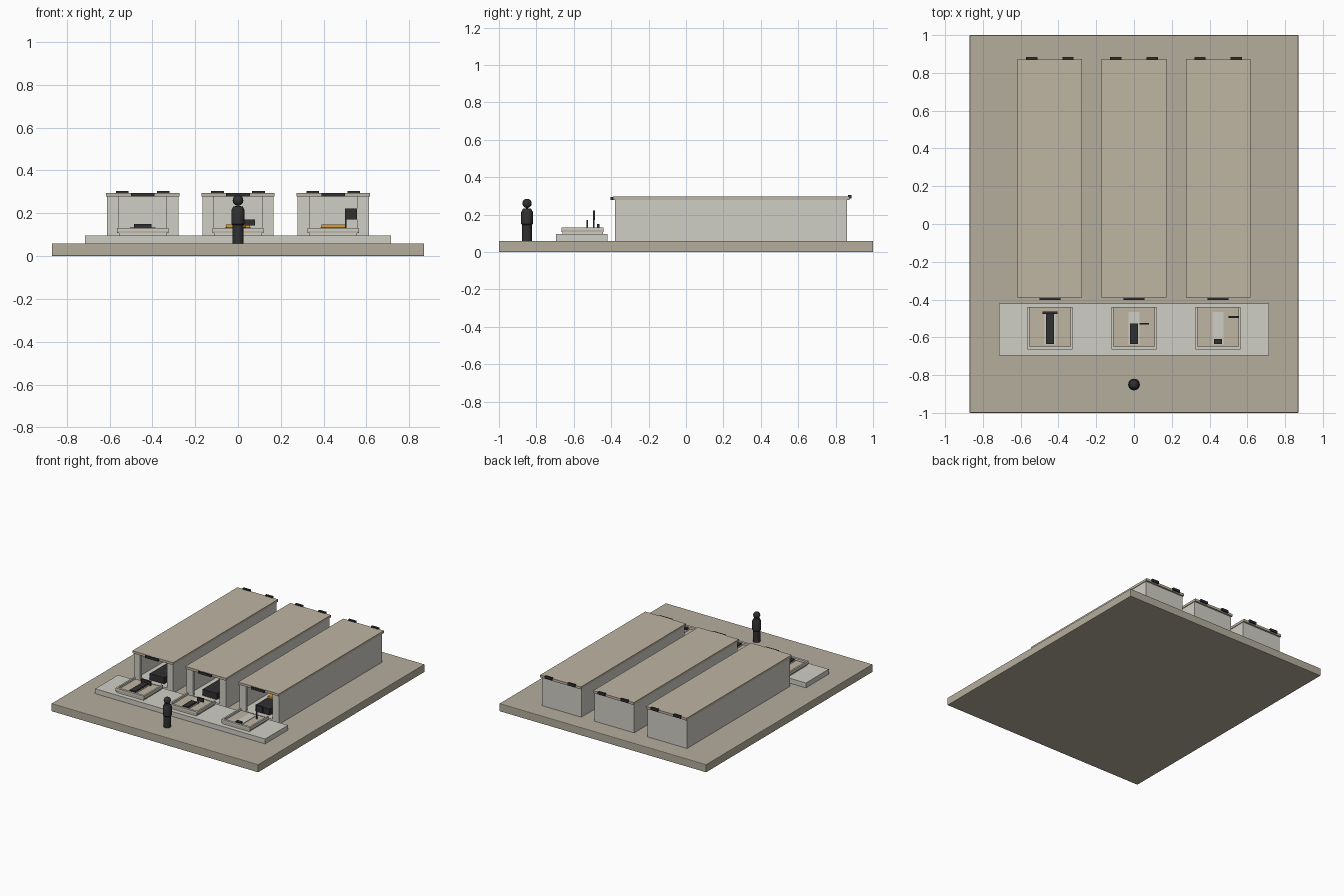
import bpy, bmesh, math

if "Cube" in bpy.data.objects:
    bpy.data.objects.remove(bpy.data.objects["Cube"])


def material(name, r, g, b):
    m = bpy.data.materials.new(name)
    m.diffuse_color = (r, g, b, 1)
    m.use_nodes = True
    m.node_tree.nodes["Principled BSDF"].inputs["Base Color"].default_value = m.diffuse_color
    return m


TAN = material("tan", 0.46, 0.42, 0.34)
SAND = material("sand", 0.52, 0.46, 0.36)
PALE = material("pale", 0.63, 0.62, 0.56)
DARK = material("dark", 0.03, 0.03, 0.03)
ORANGE = material("orange", 0.75, 0.33, 0.03)


def finish(name, bm, mat):
    me = bpy.data.meshes.new(name)
    bm.to_mesh(me)
    bm.free()
    ob = bpy.data.objects.new(name, me)
    bpy.context.collection.objects.link(ob)
    me.materials.append(mat)
    return ob


def box(name, x, y, z, mat, bevel=0.0):
    """Box given by (min, max) on each axis."""
    bm = bmesh.new()
    bmesh.ops.create_cube(bm, size=1)
    for v in bm.verts:
        v.co = [r[0] if c < 0 else r[1] for c, r in zip(v.co, (x, y, z))]
    ob = finish(name, bm, mat)
    if bevel:
        mod = ob.modifiers.new("bevel", 'BEVEL')
        mod.width = bevel
        mod.segments = 2
    return ob


def lathe(name, profile, loc, mat, n=24):
    bm = bmesh.new()
    vs = [bm.verts.new((r, 0, z)) for r, z in profile]
    es = [bm.edges.new(p) for p in zip(vs, vs[1:])]
    bmesh.ops.spin(bm, geom=vs + es, cent=(0, 0, 0), axis=(0, 0, 1),
                   angle=2 * math.pi, steps=n)
    bmesh.ops.remove_doubles(bm, verts=bm.verts, dist=1e-5)
    bmesh.ops.recalc_face_normals(bm, faces=bm.faces)
    ob = finish(name, bm, mat)
    ob.location = loc
    bpy.context.view_layer.objects.active = ob
    ob.select_set(True)
    bpy.ops.object.shade_smooth_by_angle()
    ob.select_set(False)
    return ob


# ground plate and the counter in front of the halls
box("ground_plate", (-0.87, 0.87), (-1, 1), (0, 0.06), TAN, 0.004)
box("counter", (-0.715, 0.715), (-0.695, -0.42), (0.06, 0.097), PALE)


def hall(cx):
    def part(name, x0, x1, y, z, mat):
        return box(name, (cx + x0, cx + x1), y, z, mat)

    # long roofed hall, open at the front
    part("hall_floor", -0.166, 0.166, (-0.38, 0.86), (0.06, 0.085), PALE)
    part("hall_back_wall", -0.151, 0.151, (0.845, 0.86), (0.085, 0.278), PALE)
    part("hall_roof", -0.171, 0.171, (-0.39, 0.873), (0.278, 0.296), SAND)
    for s in (-1, 1):
        lo, hi = sorted((s * 0.151, s * 0.166))
        part("hall_side_wall", lo, hi, (-0.38, 0.86), (0.085, 0.278), PALE)
        lo, hi = sorted((s * 0.112, s * 0.151))
        part("hall_front_jamb", lo, hi, (-0.38, -0.36), (0.085, 0.278), PALE)
        lo, hi = sorted((s * 0.066, s * 0.126))
        part("roof_rear_clip", lo, hi, (0.867, 0.884), (0.286, 0.304), DARK)
    part("roof_front_plate", -0.055, 0.055, (-0.403, -0.387), (0.278, 0.295), DARK)

    # display tray with three raised rims
    part("tray_foot", -0.112, 0.112, (-0.66, -0.445), (0.097, 0.107), PALE)
    part("tray_bed", -0.12, 0.12, (-0.665, -0.44), (0.107, 0.117), SAND)
    for s in (-1, 1):
        lo, hi = sorted((s * 0.108, s * 0.12))
        part("tray_side_rim", lo, hi, (-0.665, -0.44), (0.117, 0.132), PALE)
    part("tray_front_rim", -0.108, 0.108, (-0.665, -0.648), (0.117, 0.132), PALE)
    part("tray_track", -0.029, 0.029, (-0.637, -0.465), (0.117, 0.121), PALE)


# per hall: how far the dark bar reaches, and its flag (x0, x1, y, z0, z1)
stations = [(-0.445, -0.465, None),
            (0.0, -0.527, (0.03, 0.08, -0.528, 0.142, 0.171)),
            (0.445, -0.61, (0.055, 0.11, -0.492, 0.172, 0.222))]
for cx, reach, flag in stations:
    hall(cx)
    box("progress_bar", (cx - 0.022, cx + 0.022), (-0.635, reach), (0.121, 0.132), DARK)
    if flag:
        x0, x1, y, z0, z1 = flag
        box("flag", (cx + x0, cx + x1), (y - 0.005, y + 0.005), (z0, z1), DARK)
        box("flag_pole", (cx + x0, cx + x0 + 0.006), (y - 0.004, y + 0.004), (0.117, z1), DARK)
        # belt inside the hall, orange where interrupted
        split = 0.25 if cx == 0 else -0.2
        box("hall_belt", (cx - 0.06, cx + 0.06), (-0.34, split), (0.085, 0.133), DARK)
        box("belt_remainder", (cx - 0.055, cx + 0.055), (split, split + 0.06),
            (0.085, 0.148), ORANGE)
    else:
        box("end_bar", (cx - 0.04, cx + 0.04), (-0.476, -0.462), (0.117, 0.15), DARK)
        box("hall_belt", (cx - 0.06, cx + 0.06), (-0.34, 0.8), (0.085, 0.133), DARK)

# standing visitor
lathe("visitor_body", [(0, 0), (0.026, 0), (0.026, 0.085), (0.031, 0.09),
                       (0.031, 0.155), (0.022, 0.172), (0, 0.175)], (0, -0.85, 0.06), DARK)
head = [(0.025 * math.sin(math.pi * i / 10), -0.025 * math.cos(math.pi * i / 10))
        for i in range(11)]
lathe("visitor_head", head, (0, -0.85, 0.26), DARK)
